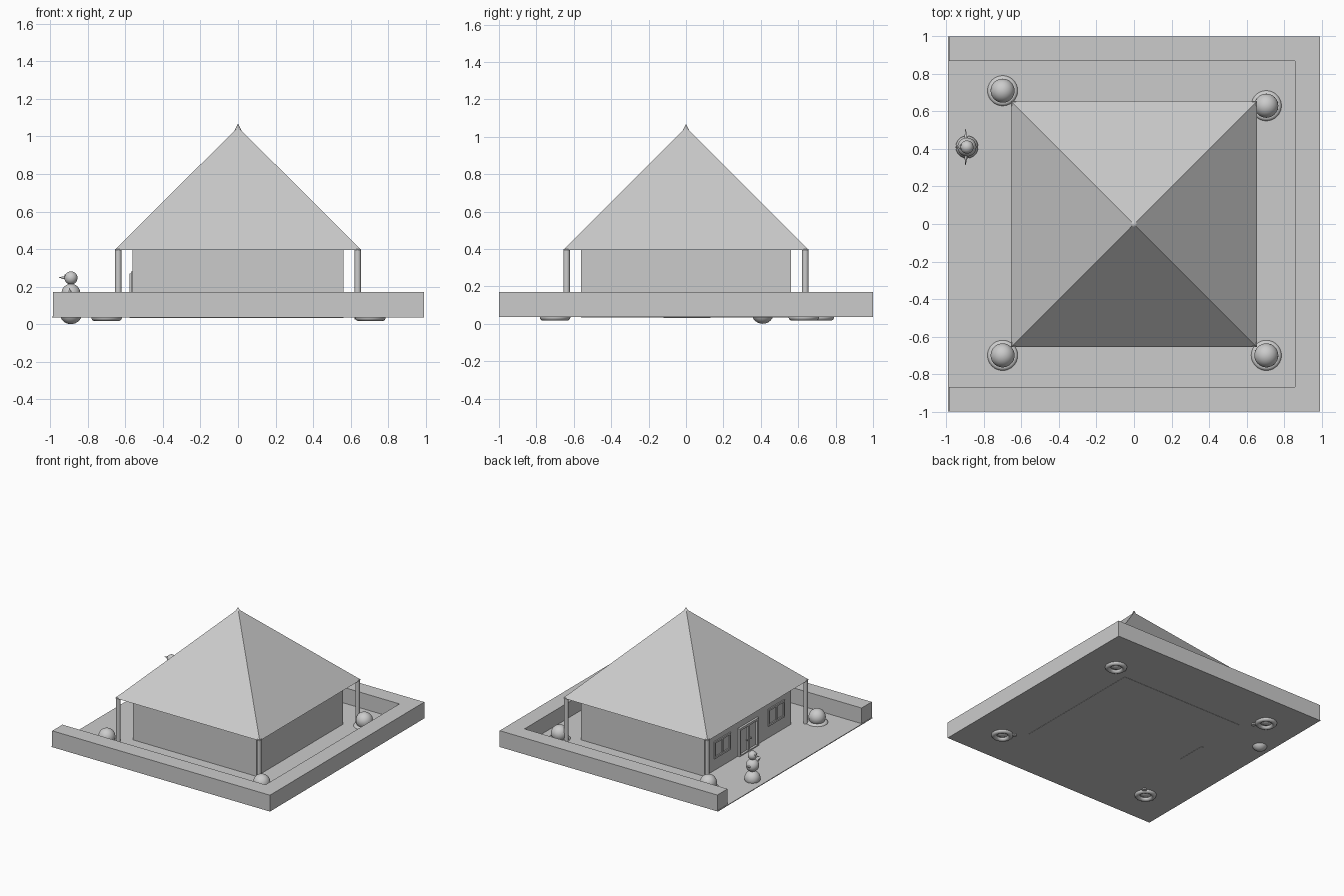
import bpy
from math import pi, radians
from mathutils import Vector

cube = bpy.data.objects.get("Cube")
if cube:
    bpy.data.objects.remove(cube, do_unlink=True)

grey = bpy.data.materials.new("plain_grey")
grey.use_nodes = True
colour = (0.6, 0.6, 0.6, 1)
grey.diffuse_color = colour
grey.node_tree.nodes["Principled BSDF"].inputs["Base Color"].default_value = colour


def finish(name, smooth=False):
    ob = bpy.context.object
    ob.name = name
    ob.data.materials.clear()
    ob.data.materials.append(grey)
    bpy.ops.object.transform_apply(location=False, rotation=True, scale=True)
    if smooth:
        bpy.ops.object.shade_smooth_by_angle(angle=radians(40))
    return ob


def box(name, low, high):
    low, high = Vector(low), Vector(high)
    bpy.ops.mesh.primitive_cube_add(size=1, location=(low + high) / 2)
    bpy.context.object.scale = high - low
    return finish(name)


def ball(name, centre, radius):
    bpy.ops.mesh.primitive_uv_sphere_add(segments=32, ring_count=16, radius=radius, location=centre)
    return finish(name, True)


def spike(name, base, tip, radius, sides=16):
    base, tip = Vector(base), Vector(tip)
    axis = tip - base
    bpy.ops.mesh.primitive_cone_add(vertices=sides, radius1=radius, radius2=0,
                                    depth=axis.length, location=(base + tip) / 2)
    bpy.context.object.rotation_euler = axis.to_track_quat('Z', 'Y').to_euler()
    return finish(name, True)


# Ground slab and the three-sided yard wall, open towards -x
FLOOR, WALL_TOP = 0.036, 0.17
box("ground", (-0.99, -1, FLOOR), (0.99, 1, 0.042))
box("yard_wall_front", (-0.985, -1, FLOOR), (0.99, -0.868, WALL_TOP))
box("yard_wall_back", (-0.985, 0.868, FLOOR), (0.99, 1, WALL_TOP))
box("yard_wall_left", (0.857, -0.868, FLOOR), (0.99, 0.868, WALL_TOP))

# House body
HOUSE = 0.561
box("house_body", (-HOUSE, -HOUSE, 0.034), (HOUSE, HOUSE, 0.4))

# Pyramid roof with a finial
EAVE, APEX, HALF = 0.395, 1.05, 0.656
bpy.ops.mesh.primitive_cone_add(vertices=4, radius1=HALF * 2 ** 0.5, radius2=0,
                                depth=APEX - EAVE, location=(0, 0, (EAVE + APEX) / 2),
                                rotation=(0, 0, pi / 4))
finish("roof")
spike("roof_finial", (0, 0, 1.02), (0, 0, 1.068), 0.024)

# Corner posts holding up the eaves
for x in (-0.638, 0.638):
    for y in (-0.638, 0.638):
        bpy.ops.mesh.primitive_cylinder_add(vertices=24, radius=0.017, depth=0.375,
                                            location=(x, y, 0.213))
        finish("eave_post", True)

# Round shrubs, each sitting in a ring
for x, y in ((-0.7, -0.7), (0.705, -0.7), (-0.7, 0.71), (0.705, 0.63)):
    ball("shrub", (x, y, 0.087), 0.064)
    bpy.ops.mesh.primitive_torus_add(major_radius=0.062, minor_radius=0.02, major_segments=40,
                                     minor_segments=14, location=(x, y, 0.036))
    finish("shrub_ring", True)


# Frames on the open side of the house
def frame(name, y0, y1, z0, z1, bar, out):
    x0, x1 = -HOUSE - out, -HOUSE + 0.01
    mid = (y0 + y1) / 2
    for y in (y0, mid - bar / 2, y1 - bar):
        box(name + "_upright", (x0, y, z0), (x1, y + bar, z1))
    for z in (z0, z1 - bar):
        box(name + "_rail", (x0, y0, z), (x1, y1, z + bar))


frame("window_right", -0.47, -0.26, 0.14, 0.28, 0.015, 0.01)
frame("window_left", 0.23, 0.44, 0.14, 0.28, 0.015, 0.01)

# Double door
frame("door", -0.12, 0.13, 0.032, 0.27, 0.018, 0.018)
for y in (-0.02, 0.03):
    ball("door_knob", (-HOUSE - 0.014, y, 0.14), 0.007)

# Snowman
SX, SY = -0.89, 0.41
ball("snowman_base", (SX, SY, 0.06), 0.06)
ball("snowman_middle", (SX, SY, 0.165), 0.05)
ball("snowman_head", (SX, SY, 0.246), 0.035)
spike("snowman_nose", (SX - 0.028, SY, 0.247), (SX - 0.068, SY, 0.249), 0.01)
for side in (-1, 1):
    spike("snowman_arm", (SX - 0.005, SY + side * 0.035, 0.165),
          (SX - 0.008, SY + side * 0.105, 0.195), 0.01)
    ball("snowman_eye", (SX - 0.031, SY + side * 0.012, 0.26), 0.004)
